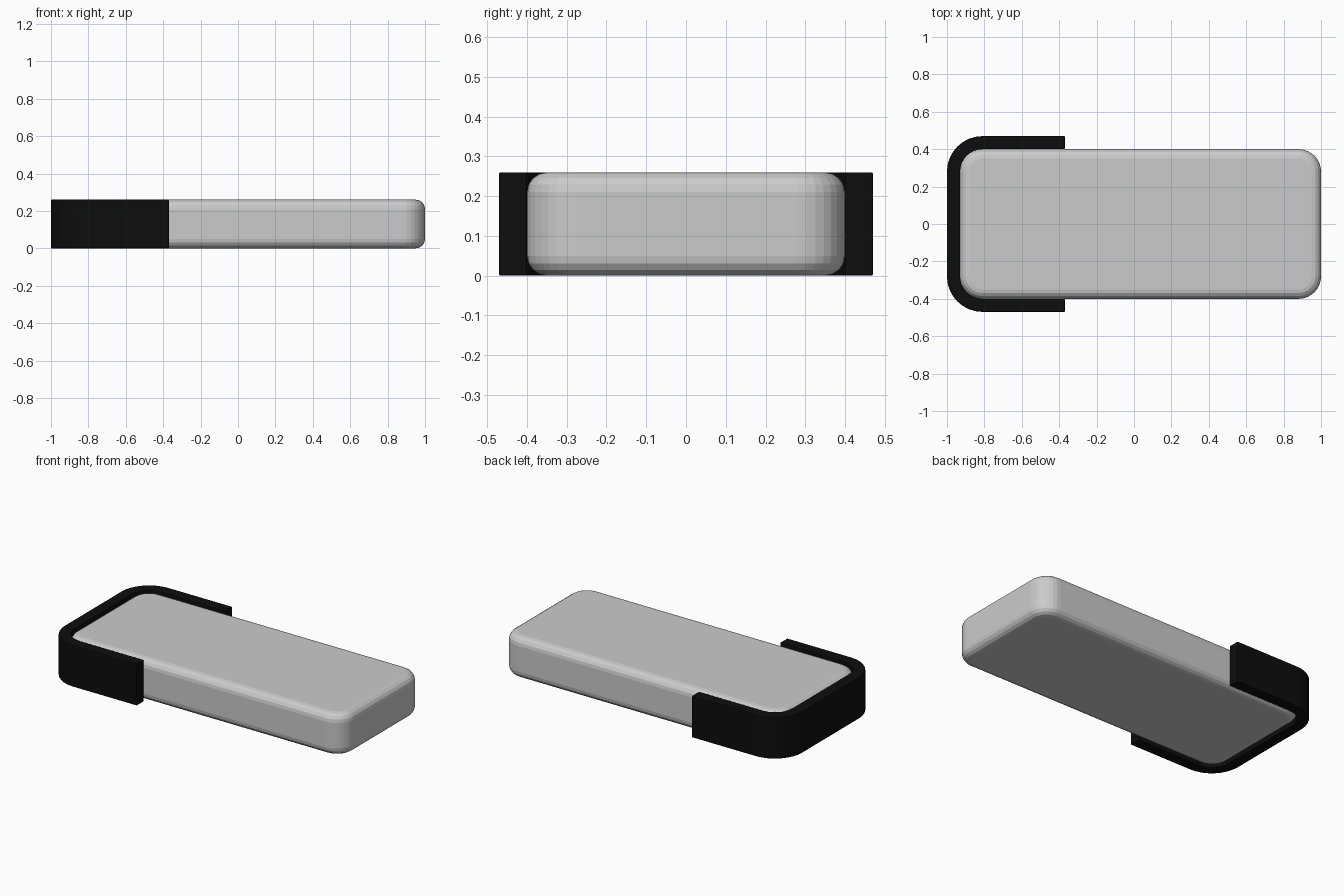
import bpy, bmesh
from math import sin, cos, pi

if "Cube" in bpy.data.objects:
    bpy.data.objects.remove(bpy.data.objects["Cube"])

H = 0.26            # overall height
HALF_W = 0.40       # body half width
X0, X1 = -0.93, 1.0 # body ends
R = 0.12            # plan corner radius
FILLET = 0.05       # top and bottom edge rounding
SEG = 8


def arc(cx, cy, r, a0, a1, n=SEG):
    return [(cx + r * cos(a0 + (a1 - a0) * i / n),
             cy + r * sin(a0 + (a1 - a0) * i / n)) for i in range(n + 1)]


def rounded_rect(inset):
    r = R - inset
    a, b, w = X0 + R, X1 - R, HALF_W - R
    return (arc(b, w, r, 0, pi / 2) + arc(a, w, r, pi / 2, pi)
            + arc(a, -w, r, pi, 1.5 * pi) + arc(b, -w, r, 1.5 * pi, 2 * pi))


def finish(bm, name):
    bmesh.ops.recalc_face_normals(bm, faces=bm.faces[:])
    me = bpy.data.meshes.new(name)
    bm.to_mesh(me)
    bm.free()
    ob = bpy.data.objects.new(name, me)
    bpy.context.collection.objects.link(ob)
    return ob


# Rounded slab body: stacked outlines following a filleted side profile
n = 4
bottom = [(FILLET * (1 - sin(t)), FILLET * (1 - cos(t)))
          for t in [pi / 2 * i / n for i in range(n + 1)]]
profile = [(d, z) for d, z in bottom]
profile += [(d, H - z) for d, z in reversed(bottom)]
# order so that the inset shrinks to zero at the flat side wall
profile = [(FILLET * (1 - sin(pi / 2 * i / n)), FILLET * (1 - cos(pi / 2 * i / n))) for i in range(n + 1)]
profile += [(d, H - z) for d, z in reversed(profile)]
bm = bmesh.new()
rings = [[bm.verts.new((x, y, z)) for x, y in rounded_rect(d)] for d, z in profile]
for lo, hi in zip(rings, rings[1:]):
    for i in range(len(lo)):
        j = (i + 1) % len(lo)
        bm.faces.new((lo[i], lo[j], hi[j], hi[i]))
bm.faces.new(rings[0])
bm.faces.new(rings[-1])
finish(bm, "body")


# U-shaped clip wrapped round the left end
def u_path(offset):
    r, a, w, end = R + offset, X0 + R, HALF_W - R, -0.37
    return ([(end, w + r)] + arc(a, w, r, pi / 2, pi)
            + arc(a, -w, r, pi, 1.5 * pi) + [(end, -w - r)])


bm = bmesh.new()
inner, outer = u_path(0), u_path(0.07)
cols = [[bm.verts.new((*p, z)) for p, z in ((i, 0), (o, 0), (o, H), (i, H))]
        for i, o in zip(inner, outer)]
for a, b in zip(cols, cols[1:]):
    for k in range(4):
        m = (k + 1) % 4
        bm.faces.new((a[k], a[m], b[m], b[k]))
bm.faces.new(cols[0])
bm.faces.new(cols[-1])
clip = finish(bm, "end_clip")
bevel = clip.modifiers.new("edge_softening", 'BEVEL')
bevel.width = 0.004
bevel.segments = 2
bevel.limit_method = 'ANGLE'

black = bpy.data.materials.new("black_rubber")
black.diffuse_color = (0.004, 0.004, 0.004, 1)
black.use_nodes = True
black.node_tree.nodes["Principled BSDF"].inputs["Base Color"].default_value = black.diffuse_color
clip.data.materials.append(black)
